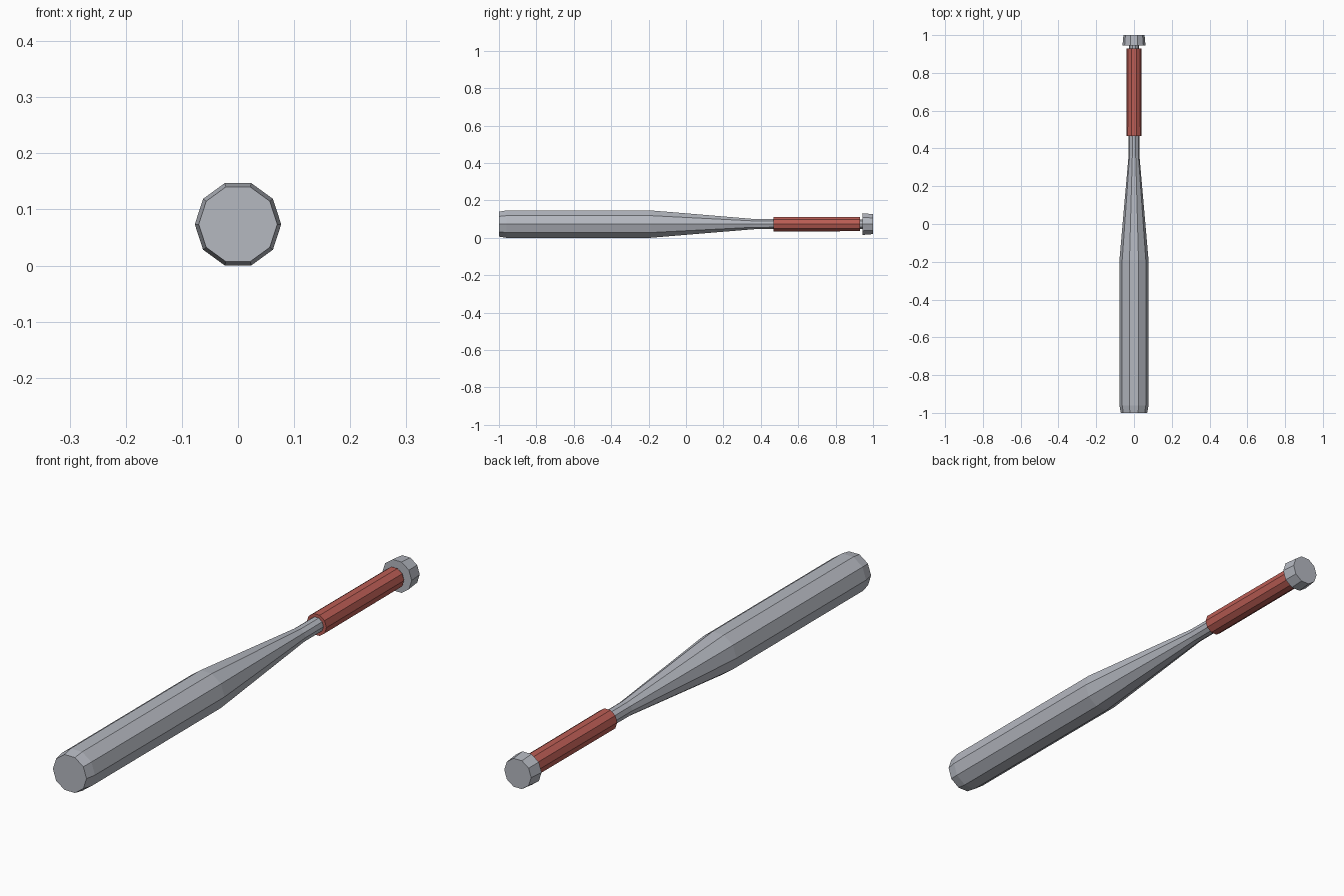
import bpy, bmesh, math

cube = bpy.data.objects.get("Cube")
if cube:
    bpy.data.objects.remove(cube, do_unlink=True)

SIDES = 10
AXIS_Z = 0.0735


def material(name, rgb):
    m = bpy.data.materials.new(name)
    m.use_nodes = True
    m.diffuse_color = (*rgb, 1)
    m.node_tree.nodes["Principled BSDF"].inputs["Base Color"].default_value = (*rgb, 1)
    return m


def lathe(name, profile, mat):
    """Closed faceted solid along y from (y, radius) pairs."""
    bm = bmesh.new()
    rings = []
    for y, r in profile:
        angles = [math.tau * i / SIDES for i in range(SIDES)]
        rings.append([bm.verts.new((r * math.cos(a), y, AXIS_Z + r * math.sin(a)))
                      for a in angles])
    for a, b in zip(rings, rings[1:]):
        for i in range(SIDES):
            j = (i + 1) % SIDES
            bm.faces.new((a[i], a[j], b[j], b[i]))
    bm.faces.new(rings[0])
    bm.faces.new(rings[-1])
    bmesh.ops.recalc_face_normals(bm, faces=bm.faces)
    mesh = bpy.data.meshes.new(name)
    bm.to_mesh(mesh)
    bm.free()
    mesh.materials.append(mat)
    obj = bpy.data.objects.new(name, mesh)
    bpy.context.collection.objects.link(obj)
    return obj


metal = material("brushed grey metal", (0.46, 0.48, 0.53))
red = material("red grip", (0.50, 0.11, 0.09))

# Barrel with chamfered tip, tapering into the slim handle
lathe("barrel_and_handle", [(-1, 0.07), (-0.96, 0.077), (-0.19, 0.077),
                            (0.36, 0.029), (0.95, 0.027)], metal)
# Wrapped grip sleeve
lathe("grip", [(0.467, 0.041), (0.93, 0.04)], red)
# End knob
lathe("knob", [(0.945, 0.061), (1, 0.056)], metal)
